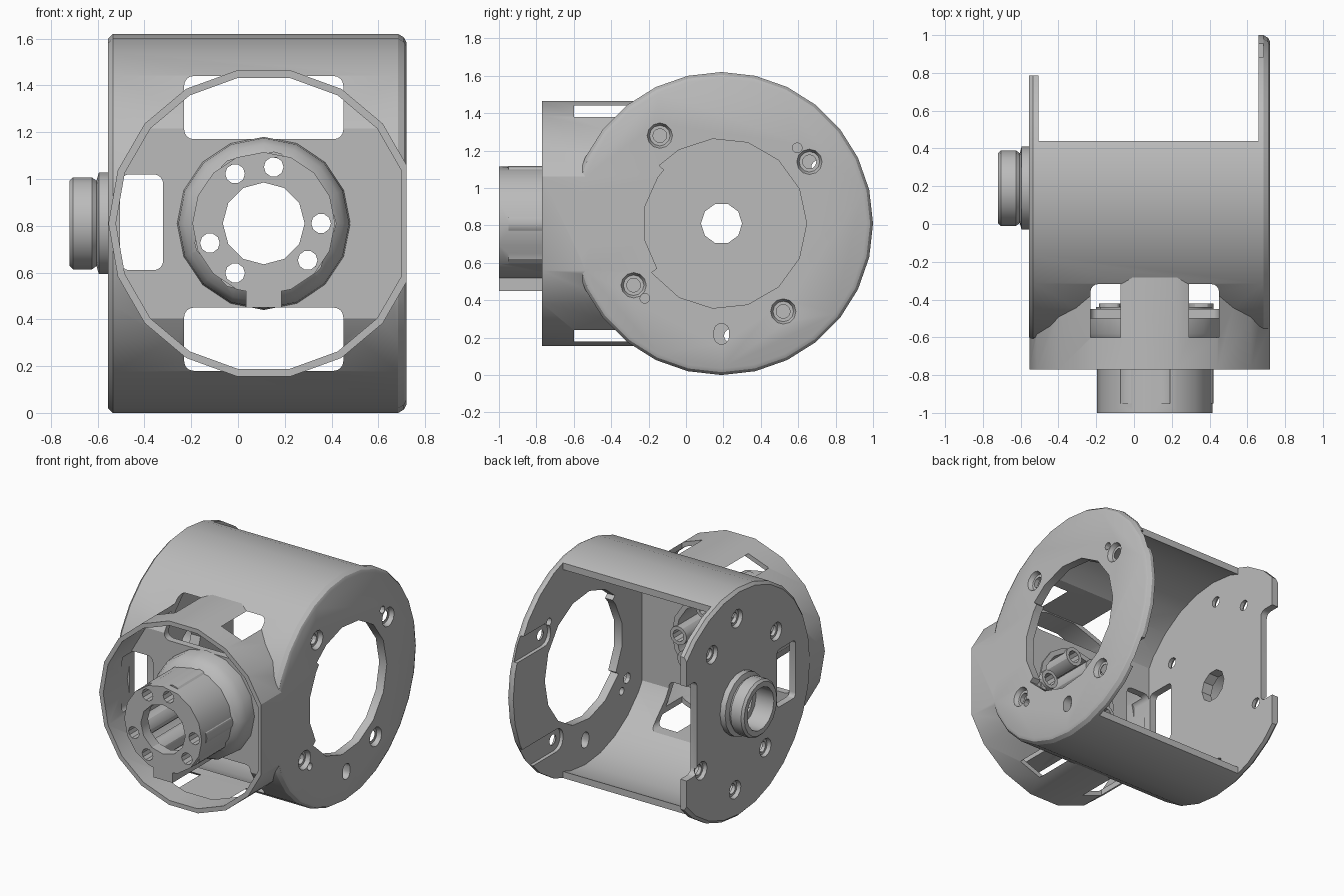
import bpy, bmesh
from math import sin, cos, pi, radians

cube = bpy.data.objects.get("Cube")
if cube:
    bpy.data.objects.remove(cube, do_unlink=True)

grey = bpy.data.materials.new("plain_grey")
grey.use_nodes = True
TONE = (0.5, 0.5, 0.5, 1)
grey.diffuse_color = TONE
grey.node_tree.nodes["Principled BSDF"].inputs["Base Color"].default_value = TONE

CZ = 0.81            # height of both axes
BARREL = (0.19, CZ)  # barrel axis in y, z
FRONT = (0.11, CZ)   # collar axis in x, z


def loft(name, axis, rings):
    """Solid through equal-length rings: [(position along axis, 2D points)]."""
    bm = bmesh.new()
    loops = []
    for w, pts in rings:
        loops.append([bm.verts.new((w, u, v) if axis == "x" else (u, w, v)) for u, v in pts])
    n = len(loops[0])
    for a, b in zip(loops, loops[1:]):
        for i in range(n):
            j = (i + 1) % n
            bm.faces.new((a[i], a[j], b[j], b[i]))
    bm.faces.new(loops[0])
    bm.faces.new(loops[-1])
    bmesh.ops.recalc_face_normals(bm, faces=bm.faces)
    mesh = bpy.data.meshes.new(name)
    bm.to_mesh(mesh)
    bm.free()
    mesh.materials.append(grey)
    ob = bpy.data.objects.new(name, mesh)
    bpy.context.collection.objects.link(ob)
    return ob


def circle(c, r, n, phase=0.0):
    return [(c[0] + r * cos(2 * pi * i / n + phase), c[1] + r * sin(2 * pi * i / n + phase))
            for i in range(n)]


def turned(name, axis, c, profile, n):
    return loft(name, axis, [(w, circle(c, r, n)) for w, r in profile])


def rod(axis, c, r, a, b, n=12):
    return turned("cutter", axis, c, [(a, r), (b, r)], n)


def block(x0, x1, y0, y1, z0, z1):
    return loft("cutter", "x", [(x, [(y0, z0), (y1, z0), (y1, z1), (y0, z1)]) for x in (x0, x1)])


def slot(axis, u0, u1, v0, v1, r, a, b):
    """Rounded rectangle pushed along an axis."""
    pts = []
    corners = [(u1 - r, v1 - r), (u0 + r, v1 - r), (u0 + r, v0 + r), (u1 - r, v0 + r)]
    for k, (u, v) in enumerate(corners):
        for s in range(5):
            t = pi / 2 * (k + s / 4)
            pts.append((u + r * cos(t), v + r * sin(t)))
    return loft("cutter", axis, [(a, pts), (b, pts)])


def combine(ob, other, operation="DIFFERENCE"):
    mod = ob.modifiers.new("bool", "BOOLEAN")
    mod.operation, mod.solver, mod.object = operation, "EXACT", other
    bpy.context.view_layer.objects.active = ob
    bpy.ops.object.modifier_apply(modifier=mod.name)
    bpy.data.objects.remove(other, do_unlink=True)


# Housing: cross barrel with softened rims, joined to the front collar
body = turned("housing", "x", BARREL,
              [(-0.555, 0.79), (-0.535, 0.81), (0.685, 0.81), (0.71, 0.795), (0.72, 0.775)], 28)
collar = rod("y", FRONT, 0.664, -0.77, 0.1, 18)
for i in (0,):
    combine(collar, block(-0.6, 0.72, -0.9, 0.3, 0, 1.7), "INTERSECT")
combine(body, collar, "UNION")

# Barrel cavity with a flat front wall
cavity = rod("x", BARREL, 0.765, -0.505, 0.66, 28)
combine(cavity, block(-0.6, 0.8, -0.45, 1.2, -0.1, 1.8), "INTERSECT")
combine(body, cavity)

# Collar cup, stopping at the barrel surface and its flat wall
cup = rod("y", FRONT, 0.632, -0.9, 0.0, 18)
combine(cup, block(-0.6, 0.7, -1, 0.1, 0, 1.7), "INTERSECT")
stop = rod("x", BARREL, 0.805, -0.8, 0.9, 28)
combine(stop, block(-0.9, 1, -0.5, 1.2, -0.1, 1.8), "INTERSECT")
combine(cup, stop)
combine(body, cup)

# Open back, shortened nozzle plate and its notch
combine(body, block(-0.505, 0.66, 0.44, 1.2, -0.1, 1.8))
combine(body, block(-0.6, -0.4, 0.785, 1.2, -0.1, 1.8))
combine(body, slot("x", 0.67, 1.0, 0.48, 1.15, 0.04, -0.6, -0.45))

# Windows in the front wall and the side plate
combine(body, slot("y", -0.23, 0.45, 1.17, 1.44, 0.04, -0.6, 0.1))
combine(body, slot("y", -0.23, 0.45, 0.18, 0.45, 0.04, -0.6, 0.1))
combine(body, slot("y", -0.504, -0.32, 0.61, 1.02, 0.04, -0.6, -0.4))
combine(body, slot("x", -0.44, -0.23, 0.61, 1.02, 0.03, -0.6, -0.45))
combine(body, rod("y", FRONT, 0.29, -0.6, -0.3, 16))

# Large keyed opening in the open plate
keyed = []
for deg in range(0, 360, 24):
    r = 0.42 if 137 < deg < 215 else 0.455
    for edge, flip in ((137, False), (215, True)):
        if 0 <= deg - edge < 24:
            for rad in ((0.42, 0.455) if flip else (0.455, 0.42)):
                t = radians(edge)
                keyed.append((BARREL[0] + rad * cos(t), CZ + rad * sin(t)))
    t = radians(deg)
    keyed.append((BARREL[0] + r * cos(t), CZ + r * sin(t)))
combine(body, loft("cutter", "x", [(0.6, keyed), (0.8, keyed)]))

# Countersunk screw holes, pin holes and inner channels of the open plate
screws = [(-0.14, 1.28), (0.66, 1.14), (-0.28, 0.48), (0.52, 0.34)]
for c in screws:
    combine(body, turned("cutter", "x", c, [(0.6, 0.037), (0.69, 0.037), (0.69, 0.055), (0.73, 0.072)], 12))
for c in ((0.595, 1.215), (-0.22, 0.41)):
    combine(body, rod("x", c, 0.026, 0.6, 0.8))
combine(body, slot("x", 0.15, 0.23, 0.165, 0.275, 0.039, 0.6, 0.8))
for y, z in (screws[1], screws[3]):
    combine(body, slot("x", y - 0.08, 1.2, z - 0.08, z + 0.08, 0.07, 0.6, 0.685))

# Screw holes of the nozzle plate
for c in ((0.22, 1.42), (-0.22, 1.16), (0.5, 1.27), (-0.1, 0.38), (0.24, 0.21), (0.62, 0.49)):
    combine(body, turned("cutter", "x", c,
                         [(-0.57, 0.07), (-0.53, 0.055), (-0.53, 0.037), (-0.45, 0.037)], 12))
combine(body, rod("x", BARREL, 0.11, -0.7, -0.4, 10))

# Nozzle: flange and chamfered tip with a stepped bore
nozzle = turned("nozzle", "x", BARREL, [(-0.72, 0.185), (-0.705, 0.2), (-0.625, 0.2), (-0.605, 0.185),
                                        (-0.595, 0.22), (-0.55, 0.22)], 18)
combine(nozzle, rod("x", BARREL, 0.15, -0.8, -0.58, 14))
combine(nozzle, rod("x", BARREL, 0.11, -0.8, -0.4, 10))

# Front hub: flared foot, key along the bottom, hollow from behind
hub = turned("hub", "y", FRONT, [(-1, 0.305), (-0.66, 0.305), (-0.63, 0.34), (-0.58, 0.365),
                                 (-0.5, 0.37), (-0.5, 0.31), (-0.44, 0.31)], 16)
combine(hub, block(0.035, 0.185, -1, -0.5, 0.45, 0.6), "UNION")
combine(hub, rod("y", FRONT, 0.275, -0.92, -0.3, 16))

# Screw tubes around the hub bore
spots = [(FRONT[0] + 0.245 * cos(radians(a)), CZ + 0.245 * sin(radians(a)))
         for a in (0, 80, 120, 200, 240, 320)]
for c in spots:
    combine(hub, rod("y", c, 0.066, -0.95, -0.42), "UNION")
for c in spots:
    combine(hub, rod("y", c, 0.042, -1.1, -0.3, 10))
combine(hub, rod("y", FRONT, 0.175, -1.1, -0.3, 12))

# Smooth curved walls, crisp edges
bpy.ops.object.select_all(action="DESELECT")
for ob in (body, nozzle, hub):
    ob.select_set(True)
bpy.context.view_layer.objects.active = body
bpy.ops.object.shade_smooth_by_angle(angle=radians(30))
